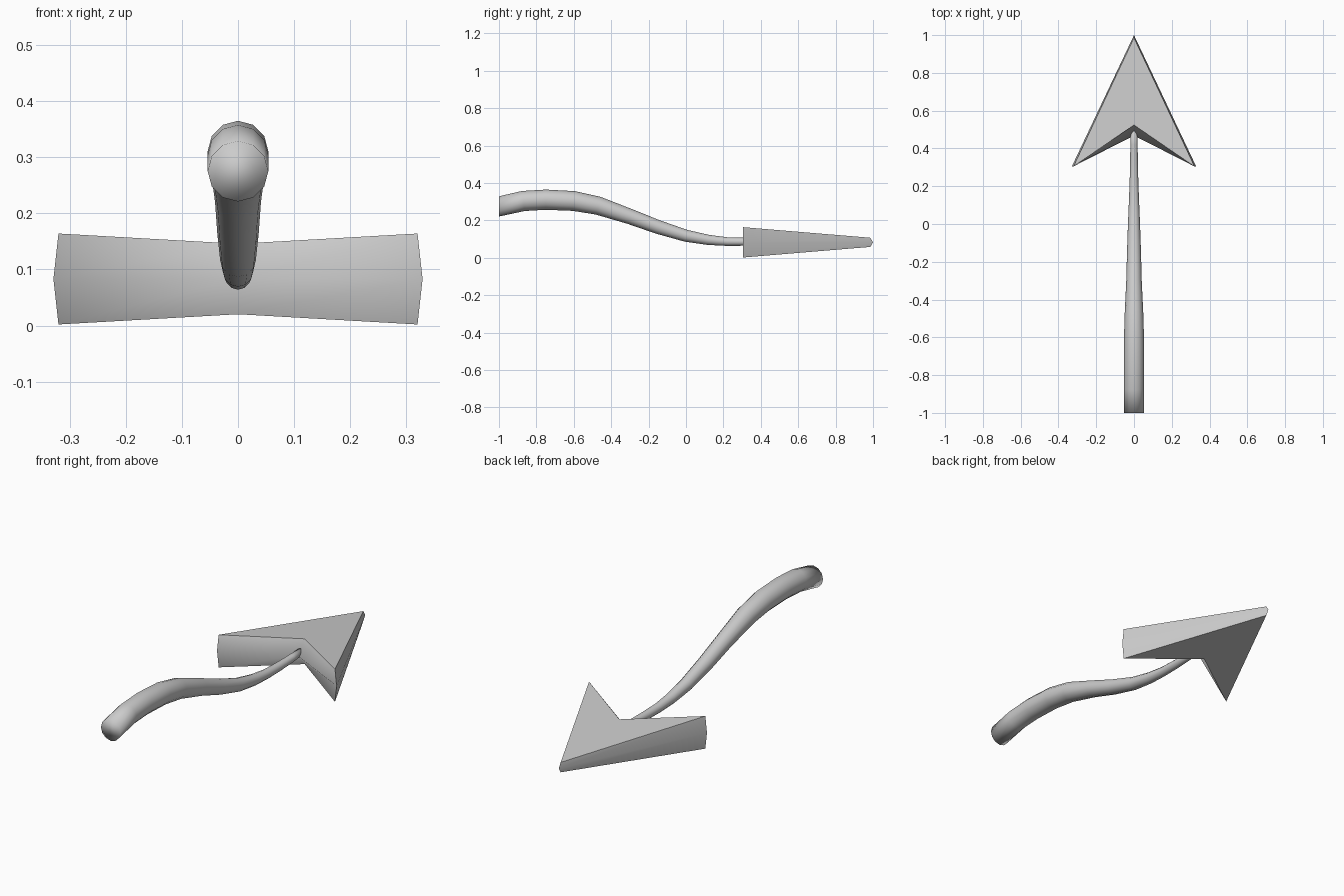
import bpy, bmesh, math
from mathutils import Vector

if "Cube" in bpy.data.objects:
    bpy.data.objects.remove(bpy.data.objects["Cube"])


def make_object(name, bm, angle):
    bmesh.ops.recalc_face_normals(bm, faces=bm.faces)
    mesh = bpy.data.meshes.new(name)
    bm.to_mesh(mesh)
    bm.free()
    ob = bpy.data.objects.new(name, mesh)
    bpy.context.collection.objects.link(ob)
    bpy.ops.object.select_all(action='DESELECT')
    ob.select_set(True)
    bpy.context.view_layer.objects.active = ob
    bpy.ops.object.shade_smooth_by_angle(angle=math.radians(angle))
    return ob


def bridge(bm, a, b):
    for i in range(len(a)):
        j = (i + 1) % len(a)
        bm.faces.new((a[i], a[j], b[j], b[i]))


# Arrow head: notched wedge, thinning to the tip, bulging at mid height
def arrow_head():
    bm = bmesh.new()
    mid_z = 0.083

    def half_thickness(y):
        return 0.081 - (y - 0.305) * 0.083

    rings = []
    for side, tip, wing, notch in ((-1, 0.985, 0.32, 0.524),
                                   (0, 1.0, 0.329, 0.468),
                                   (1, 0.985, 0.32, 0.524)):
        outline = [(0, tip), (-wing, 0.305), (0, notch), (wing, 0.305)]
        rings.append([bm.verts.new((x, y, mid_z + side * half_thickness(y)))
                      for x, y in outline])
    bridge(bm, rings[0], rings[1])
    bridge(bm, rings[1], rings[2])
    for r in (rings[0], rings[2]):
        bm.faces.new((r[0], r[1], r[2]))
        bm.faces.new((r[0], r[2], r[3]))
    make_object("arrow_head", bm, 62)


# Tail: twelve-sided tapering tube swept along an S-shaped path
def tail():
    path = [(-1.0, .275, .054), (-.87, .304, .054), (-.75, .311, .054),
            (-.6, .304, .053), (-.47, .279, .049), (-.3, .221, .041),
            (-.15, .165, .037), (0, .118, .032), (.12, .096, .027),
            (.22, .087, .023), (.32, .086, .021), (.42, .089, .019),
            (.5, .094, .017)]
    bm = bmesh.new()
    rings = []
    for i, (y, z, r) in enumerate(path):
        a, b = path[max(i - 1, 0)], path[min(i + 1, len(path) - 1)]
        along = Vector((0, b[0] - a[0], b[1] - a[1])).normalized()
        if i == 0:
            along = Vector((0, 1, 0))  # the end is cut upright
        up = Vector((1, 0, 0)).cross(along)
        ring = []
        for k in range(12):
            t = math.tau * (k + 0.0) / 12
            offset = Vector((1, 0, 0)) * math.cos(t) + up * math.sin(t)
            ring.append(bm.verts.new(Vector((0, y, z)) + offset * r))
        rings.append(ring)
    for a, b in zip(rings, rings[1:]):
        bridge(bm, a, b)
    bm.faces.new(rings[0])
    bm.faces.new(rings[-1])
    make_object("tail", bm, 180)


arrow_head()
tail()
